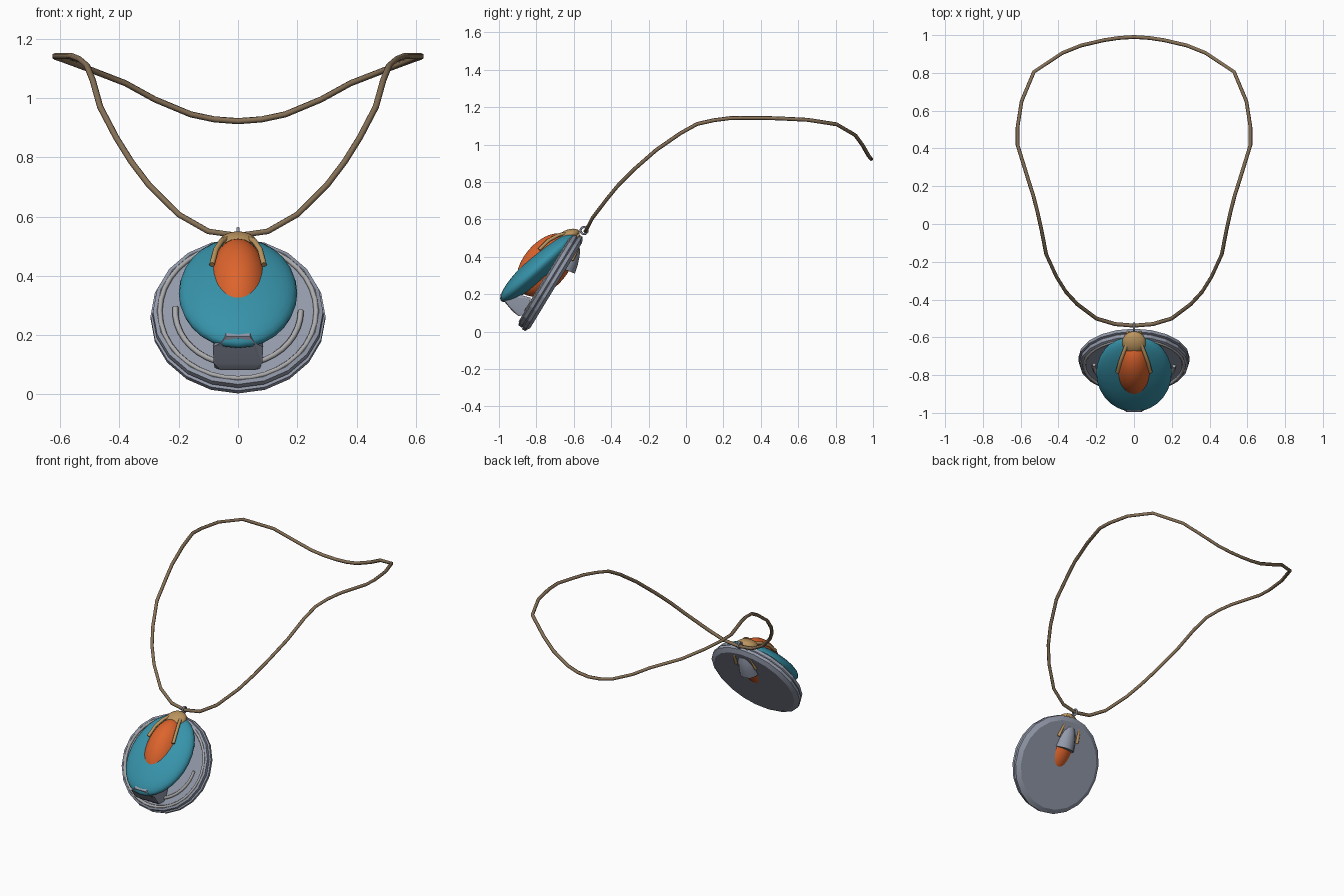
import bpy, bmesh
from math import sin, cos, pi, radians
from mathutils import Matrix, Vector

old = bpy.data.objects.get("Cube")
if old:
    bpy.data.objects.remove(old)


def material(name, rgb):
    m = bpy.data.materials.new(name)
    m.use_nodes = True
    m.diffuse_color = (*rgb, 1)
    m.node_tree.nodes["Principled BSDF"].inputs["Base Color"].default_value = (*rgb, 1)
    return m


STEEL = material("blue grey metal", (0.29, 0.32, 0.40))
SILVER = material("light grey metal", (0.40, 0.40, 0.41))
TEAL = material("teal", (0.038, 0.29, 0.40))
ORANGE = material("orange", (0.72, 0.127, 0.026))
BRASS = material("brass", (0.50, 0.30, 0.115))
CORD = material("brown cord", (0.24, 0.165, 0.095))


def finish(name, bm, mat, matrix=Matrix(), angle=35):
    bmesh.ops.recalc_face_normals(bm, faces=bm.faces)
    me = bpy.data.meshes.new(name)
    bm.to_mesh(me)
    bm.free()
    me.materials.append(mat)
    ob = bpy.data.objects.new(name, me)
    bpy.context.collection.objects.link(ob)
    ob.matrix_world = matrix
    bpy.ops.object.select_all(action="DESELECT")
    ob.select_set(True)
    bpy.context.view_layer.objects.active = ob
    bpy.ops.object.shade_smooth_by_angle(angle=radians(angle))


def tilted(y, z, degrees):
    return Matrix.Translation((0, y, z)) @ Matrix.Rotation(radians(degrees), 4, "X")


def ellipsoid(name, y, z, degrees, radii, mat):
    bm = bmesh.new()
    bmesh.ops.create_uvsphere(bm, u_segments=28, v_segments=16, radius=1)
    bmesh.ops.scale(bm, vec=radii, verts=bm.verts)
    finish(name, bm, mat, tilted(y, z, degrees), 60)


def lathe(name, profile, sides, mat, matrix, angle):
    bm = bmesh.new()
    rings = [[bm.verts.new((r * cos(2 * pi * i / sides), r * sin(2 * pi * i / sides), h))
              for i in range(sides)] for r, h in profile]
    for a, b in zip(rings, rings[1:]):
        for i in range(sides):
            j = (i + 1) % sides
            bm.faces.new((a[i], a[j], b[j], b[i]))
    bm.faces.new(rings[0])
    bm.faces.new(rings[-1])
    finish(name, bm, mat, matrix, angle)


def tube(name, points, radius, mat, closed=False, matrix=Matrix()):
    cu = bpy.data.curves.new(name, "CURVE")
    cu.dimensions = "3D"
    cu.bevel_depth = radius
    cu.bevel_resolution = 1
    cu.use_fill_caps = True
    sp = cu.splines.new("POLY")
    sp.points.add(len(points) - 1)
    for p, co in zip(sp.points, points):
        p.co = (*co, 1)
    sp.use_cyclic_u = closed
    cu.materials.append(mat)
    ob = bpy.data.objects.new(name, cu)
    ob.matrix_world = matrix
    bpy.context.collection.objects.link(ob)


def arc(radius, height, start, end, steps):
    return [(radius * cos(t), radius * sin(t), height)
            for t in (radians(start + (end - start) * i / steps) for i in range(steps + 1))]


# Tilted backing disc with a stepped, faceted rim
DISC = tilted(-0.694, 0.247, 58.7)
lathe("backing_disc", [(0.268, 0), (0.295, 0.016), (0.295, 0.034), (0.284, 0.037),
                       (0.289, 0.043), (0.287, 0.062), (0.274, 0.067), (0.255, 0.060)],
      20, STEEL, DISC, 15)
tube("outer_ring", arc(0.264, 0.064, 0, 350, 35), 0.009, SILVER, True, DISC)
tube("inner_arc", arc(0.212, 0.067, 176, 360, 20), 0.010, SILVER, False, DISC)

# Teal lens and the orange core that passes through the disc
ellipsoid("teal_lens", -0.79, 0.342, 42, (0.2, 0.268, 0.066), TEAL)
ellipsoid("orange_core", -0.75, 0.357, 50, (0.104, 0.196, 0.121), ORANGE)

# Clasp under the lens tip: a side profile with a half width at each point
clasp = [(-0.995, 0.195, 0.040), (-0.955, 0.235, 0.043), (-0.915, 0.205, 0.058),
         (-0.83, 0.18, 0.085), (-0.85, 0.09, 0.078), (-0.895, 0.083, 0.060),
         (-0.925, 0.105, 0.082), (-0.965, 0.16, 0.085), (-0.985, 0.176, 0.055)]
bm = bmesh.new()
left, right = [[bm.verts.new((s * w, y, z)) for y, z, w in clasp] for s in (1, -1)]
for i in range(len(clasp)):
    j = (i + 1) % len(clasp)
    bm.faces.new((left[i], left[j], right[j], right[i]))
bm.faces.new(left)
bm.faces.new(right)
bmesh.ops.triangulate(bm, faces=[f for f in bm.faces if len(f.verts) > 4])
finish("lens_clasp", bm, STEEL, angle=20)

# Brass cap with two prongs in front and two behind
ellipsoid("brass_cap", -0.628, 0.513, 20, (0.063, 0.062, 0.032), BRASS)
front = [(0.03, -0.62, 0.53), (0.055, -0.68, 0.517), (0.075, -0.735, 0.487), (0.088, -0.785, 0.438)]
back = [(0.025, -0.58, 0.52), (0.046, -0.568, 0.485), (0.06, -0.582, 0.44), (0.07, -0.61, 0.38)]
for side, s in (("left", 1), ("right", -1)):
    for place, path in (("front", front), ("back", back)):
        tube(f"{side}_{place}_prong", [(s * x, y, z) for x, y, z in path], 0.010, BRASS)

# Grey collar over the core behind the disc
axis = Vector((0, 0.055, 0.13))
collar = Matrix.Translation((0, -0.655, 0.335)) @ axis.to_track_quat("Z", "Y").to_matrix().to_4x4()
lathe("back_collar", [(0.066, 0), (0.062, 0.05), (0.052, 0.1), (0.038, 0.135)], 12, STEEL, collar, 35)

# Hanging ring
tube("hanging_ring", arc(0.019, 0, 0, 330, 11), 0.006, STEEL, True,
     Matrix.Translation((0, -0.545, 0.54)) @ Matrix.Rotation(pi / 2, 4, "Y"))

# Cord, mirrored from its left half
half = [(0, -0.538, 0.536), (0.1, -0.53, 0.55), (0.2, -0.5, 0.607), (0.3, -0.425, 0.706),
        (0.36, -0.36, 0.785), (0.41, -0.28, 0.865), (0.465, -0.16, 0.97), (0.49, -0.03, 1.06),
        (0.51, 0.06, 1.11), (0.533, 0.15, 1.13), (0.56, 0.235, 1.141), (0.58, 0.3, 1.142),
        (0.617, 0.42, 1.142), (0.617, 0.51, 1.139), (0.595, 0.65, 1.132), (0.53, 0.805, 1.108),
        (0.38, 0.905, 1.05), (0.28, 0.945, 0.995), (0.16, 0.973, 0.945), (0.08, 0.985, 0.928),
        (0, 0.99, 0.922)]
tube("cord", half + [(-x, y, z) for x, y, z in half[-2:0:-1]], 0.0105, CORD, True)
